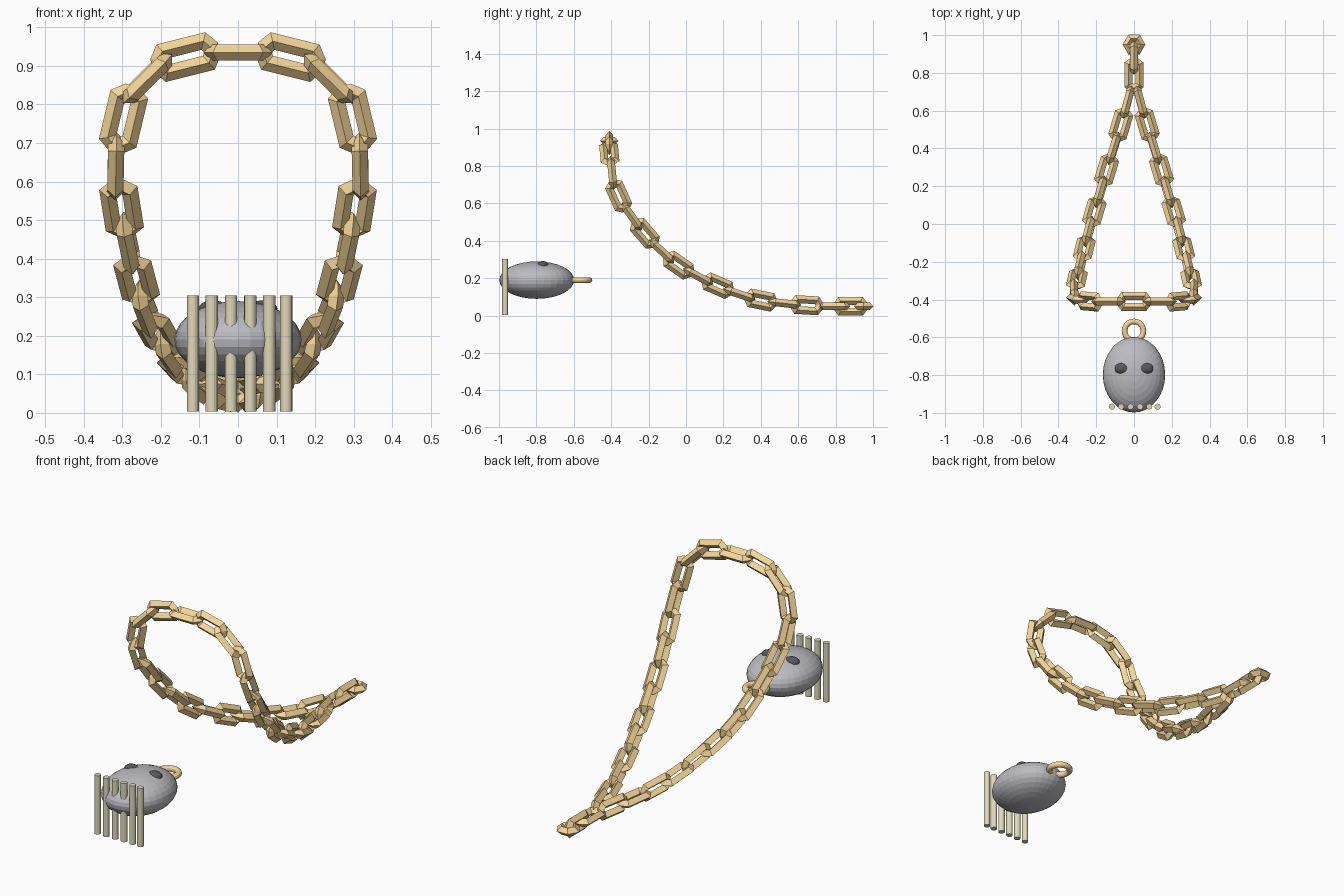
import bpy, bmesh
from math import cos, sin, pi
from mathutils import Vector, Matrix

if "Cube" in bpy.data.objects:
    bpy.data.objects.remove(bpy.data.objects["Cube"])


def material(name, col):
    m = bpy.data.materials.new(name)
    m.diffuse_color = (*col, 1)
    m.use_nodes = True
    m.node_tree.nodes["Principled BSDF"].inputs["Base Color"].default_value = m.diffuse_color
    return m


GOLD = material("gold", (0.93, 0.68, 0.32))
BONE = material("bone", (0.76, 0.70, 0.50))
GREY = material("grey", (0.50, 0.50, 0.54))
DARK = material("dark_grey", (0.10, 0.10, 0.11))


def finish(name, mat):
    ob = bpy.context.object
    ob.name = name
    ob.data.materials.append(mat)
    return ob


def wire_loop(name, outline, r, sides=4):
    """Low-poly wire swept with mitred corners round a closed flat outline."""
    bm = bmesh.new()
    pts = [Vector(p) for p in outline]
    n = len(pts)
    rings = []
    for i, p in enumerate(pts):
        a = (p - pts[i - 1]).normalized()
        b = (pts[(i + 1) % n] - p).normalized()
        na, nb = Vector((a.y, -a.x)), Vector((b.y, -b.x))
        out = (na + nb) / (1 + na.dot(nb))
        ring = []
        for k in range(sides):
            q = 2 * pi * k / sides
            o = p + out * r * cos(q)
            ring.append(bm.verts.new((o.x, o.y, r * sin(q))))
        rings.append(ring)
    for i in range(n):
        A, B = rings[i], rings[(i + 1) % n]
        for k in range(sides):
            j = (k + 1) % sides
            bm.faces.new((A[k], B[k], B[j], A[j]))
    bmesh.ops.recalc_face_normals(bm, faces=bm.faces)
    me = bpy.data.meshes.new(name)
    bm.to_mesh(me)
    bm.free()
    me.materials.append(GOLD)
    return me


def place(name, me, matrix):
    ob = bpy.data.objects.new(name, me)
    ob.matrix_world = matrix
    bpy.context.collection.objects.link(ob)


# Chain link: long octagon outline, length along local x
quarter = [(0.069, 0.010), (0.055, 0.029)]
outline = (quarter + [(-x, y) for x, y in reversed(quarter)]
           + [(-x, -y) for x, y in quarter]
           + [(x, -y) for x, y in reversed(quarter)])
link = wire_loop("chain_link", outline, 0.021)

# Link centres from the top of the loop down one side to the tail
path = [Vector(p) for p in [
    (0, -.41, .935), (.136, -.41, .923), (.235, -.41, .868), (.297, -.395, .763),
    (.317, -.36, .64), (.302, -.29, .53), (.285, -.22, .44), (.263, -.13, .345),
    (.24, -.04, .27), (.21, .065, .21), (.178, .17, .16), (.145, .285, .115),
    (.108, .40, .083), (.07, .525, .066), (.035, .645, .056), (0, .79, .05),
    (0, .88, .05), (0, .95, .05)]]

for i, p in enumerate(path[:-1]):
    if i == 0:
        t = Vector((1, 0, 0))
    elif i >= 15:
        t = Vector((0, 1, 0))
    else:
        t = (path[i + 1] - path[i - 1]).normalized()
    if i == 1:
        t = Vector((1, 0, -.25)).normalized()
    if i == 3:
        t = Vector((.24, .1, -1)).normalized()
    # normal of the curved sheet the chain lies in; links alternate about it
    n = Vector((0, 1, 0)) if i < 2 else Vector((0, -t.z, t.y))
    n = (n - t * n.dot(t)).normalized()
    wide = n if i % 2 == 0 else t.cross(n)
    for s in ((1, -1) if p.x > 0 else (1,)):
        flip = Vector((s, 1, 1))
        x, y = t * flip, wide * flip
        m = Matrix((x, y, x.cross(y))).transposed().to_4x4()
        m.translation = p * flip
        place("chain_link", link, m)

# Six-sided end ring of the chain
hexagon = [(0.036 * cos(k * pi / 3), 0.036 * sin(k * pi / 3)) for k in range(6)]
place("end_ring", wire_loop("end_ring", hexagon, 0.021), Matrix.Translation(path[-1]))


def ellipsoid(name, loc, radii, mat, seg=32, rings=16):
    bpy.ops.mesh.primitive_uv_sphere_add(segments=seg, ring_count=rings, location=loc)
    bpy.context.object.scale = radii
    return finish(name, mat)


# Pendant: egg-shaped head with eyes, hanging ring and a row of teeth
ellipsoid("pendant_head", (0, -.798, .19), (.165, .2, .1), GREY)
for s in (-1, 1):
    ellipsoid("eye", (s * .065, -.765, .271), (.037, .029, .021), DARK)

bpy.ops.mesh.primitive_torus_add(location=(0, -.566, .19), major_radius=.05,
                                 minor_radius=.015, major_segments=24, minor_segments=12)
finish("pendant_ring", GOLD)

for x in (-.117, -.068, -.018, .032, .081, .125):
    bpy.ops.mesh.primitive_cylinder_add(vertices=16, radius=.0158, depth=.3,
                                        location=(x, -.967, .154))
    finish("tooth", BONE)
